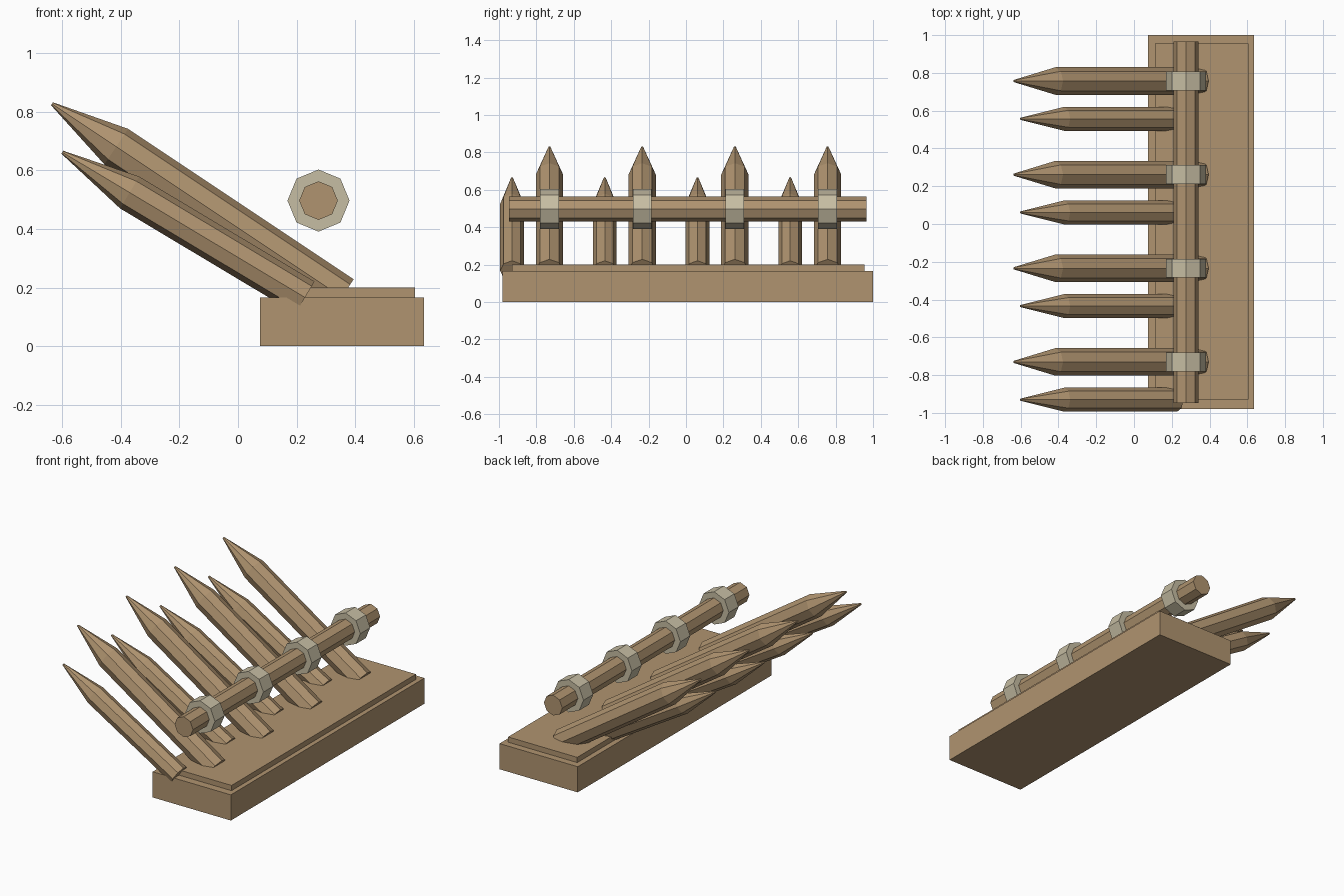
import bpy, bmesh, math
from mathutils import Vector

if "Cube" in bpy.data.objects:
    bpy.data.objects.remove(bpy.data.objects["Cube"])


def material(name, rgb):
    m = bpy.data.materials.new(name)
    m.diffuse_color = (*rgb, 1)
    m.use_nodes = True
    m.node_tree.nodes["Principled BSDF"].inputs["Base Color"].default_value = m.diffuse_color
    return m


WOOD = material("wood", (0.434, 0.296, 0.162))
ROPE = material("pale_binding", (0.565, 0.509, 0.366))


def finish(bm, name, mat):
    bmesh.ops.recalc_face_normals(bm, faces=bm.faces[:])
    me = bpy.data.meshes.new(name)
    bm.to_mesh(me)
    bm.free()
    me.materials.append(mat)
    ob = bpy.data.objects.new(name, me)
    bpy.context.collection.objects.link(ob)
    return ob


def box(name, lo, hi, mat):
    bm = bmesh.new()
    bmesh.ops.create_cube(bm, size=1)
    lo, hi = Vector(lo), Vector(hi)
    for v in bm.verts:
        v.co = (lo + hi) / 2 + v.co * (hi - lo)
    return finish(bm, name, mat)


def octagon_rod(name, origin, axis, up, stations, mat):
    """Eight-sided rod: stations are (distance along axis, radius)."""
    origin, axis, up = Vector(origin), Vector(axis), Vector(up)
    side = axis.cross(up)
    bm = bmesh.new()
    rings = []
    for s, r in stations:
        rings.append([bm.verts.new(origin + axis * s
                      + up * r * math.cos(k * math.pi / 4)
                      + side * r * math.sin(k * math.pi / 4)) for k in range(8)])
    for a, b in zip(rings, rings[1:]):
        for k in range(8):
            j = (k + 1) % 8
            bm.faces.new((a[k], a[j], b[j], b[k]))
    bm.faces.new(rings[0])
    bm.faces.new(rings[-1])
    return finish(bm, name, mat)


def spike(name, y, angle, offset, end, shoulder, tip, radius):
    """Sharpened stake leaning toward -x; offset is its distance from the origin line."""
    d = Vector((math.cos(angle), 0, -math.sin(angle)))
    n = Vector((math.sin(angle), 0, math.cos(angle)))
    return octagon_rod(name, n * offset + Vector((0, y, 0)), d, n,
                       [(end, radius), (shoulder, radius), (tip, 0.006)], WOOD)


# Stepped base
box("base", (0.075, -0.98, 0), (0.635, 1.0, 0.166), WOOD)
box("base_top", (0.11, -0.93, 0.16), (0.605, 0.955, 0.2), WOOD)

# Cross beam
BEAM = (0.275, 0, 0.497)
octagon_rod("beam", BEAM, (0, 1, 0), (0, 0, 1),
            [(-0.947, 0.066), (0.966, 0.066)], WOOD)

# Alternating tall and short spikes, with a binding on the beam above each tall one
for i in range(4):
    y = 0.757 - 0.4957 * i
    spike(f"tall_spike_{i + 1}", y, math.radians(33.7), 0.336, 0.202, -0.724, -0.988, 0.073)
    spike(f"short_spike_{i + 1}", y - 0.2, math.radians(30.9), 0.26, 0.111, -0.587, -0.855, 0.0635)
    octagon_rod(f"binding_{i + 1}", BEAM, (0, 1, 0), (0, 0, 1),
                [(y - 0.05, 0.106), (y + 0.05, 0.106)], ROPE)
